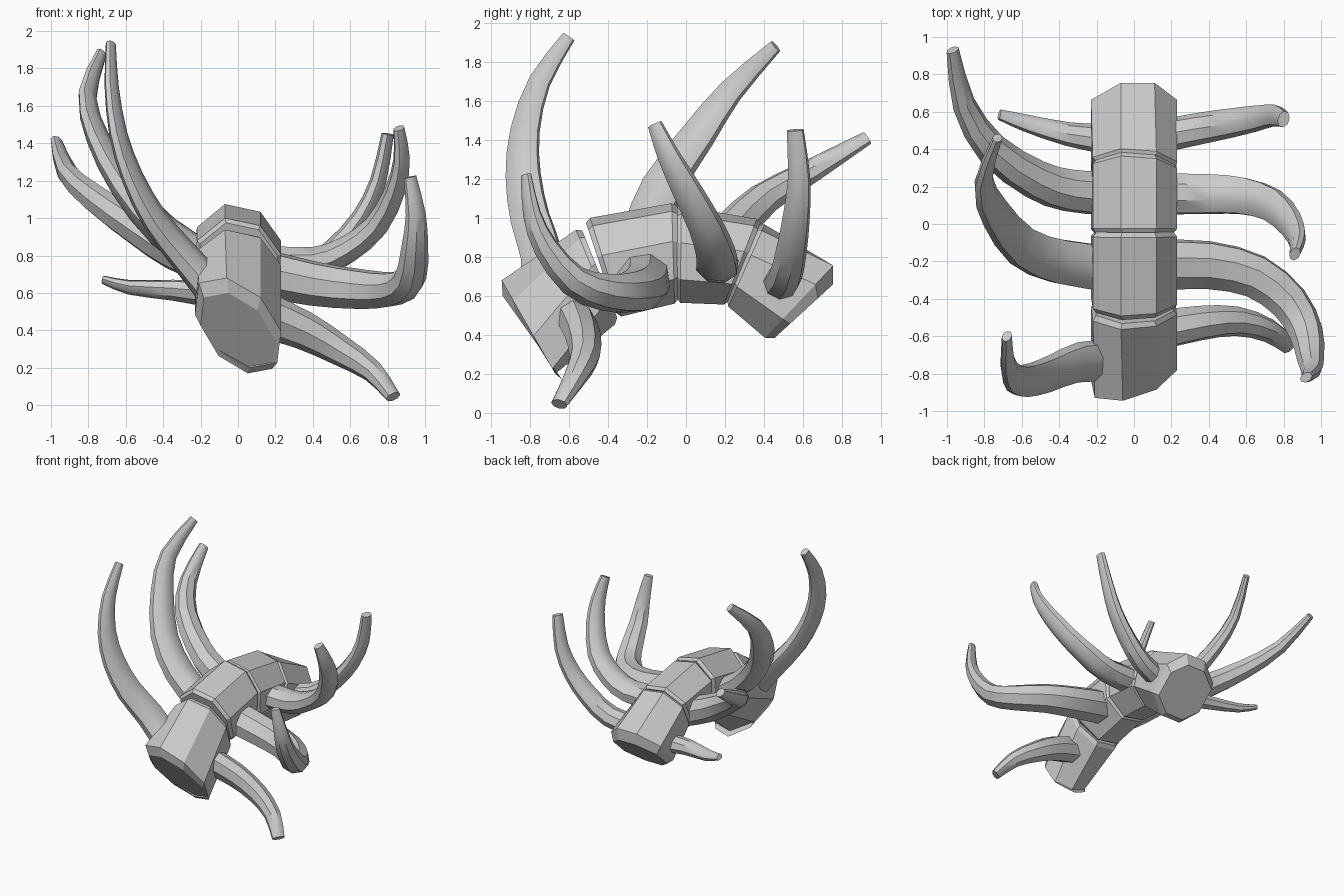
import bpy, bmesh, math
from mathutils import Vector

if "Cube" in bpy.data.objects:
    bpy.data.objects.remove(bpy.data.objects["Cube"])


def loft(name, rings, smooth=None):
    """Skin a list of equal-length point rings and cap both ends."""
    bm = bmesh.new()
    vs = [[bm.verts.new(p) for p in r] for r in rings]
    n = len(rings[0])
    for a, b in zip(vs, vs[1:]):
        for i in range(n):
            j = (i + 1) % n
            bm.faces.new((a[i], a[j], b[j], b[i]))
    bm.faces.new(vs[0])
    bm.faces.new(vs[-1])
    bmesh.ops.recalc_face_normals(bm, faces=bm.faces)
    me = bpy.data.meshes.new(name)
    bm.to_mesh(me)
    bm.free()
    ob = bpy.data.objects.new(name, me)
    bpy.context.collection.objects.link(ob)
    if smooth:
        bpy.ops.object.select_all(action='DESELECT')
        bpy.context.view_layer.objects.active = ob
        ob.select_set(True)
        bpy.ops.object.shade_smooth_by_angle(angle=math.radians(smooth))
    return ob


# Vertebra cross-sections (x, height): twisted octagons, point-symmetric
def octagon(half):
    return half + [(-x, -w) for x, w in half]


REGULAR = octagon([(-.07, .25), (.12, .21), (.23, .06), (.22, -.13)])
SKEWED = octagon([(-.06, .265), (.12, .15), (.23, -.05), (.21, -.235)])
END = octagon([(-.07, .25), (.11, .25), (.23, .12), (.23, -.12)])


def ring(profile, top, bottom, scale=1.0):
    """Place a profile on the slanted plane through two (y, z) points."""
    t, b = Vector(top), Vector(bottom)
    c, d = (t + b) / 2, (t - b) / 2
    h = max(w for _, w in profile)
    return [Vector((x * scale, c.x + d.x * w / h, c.y + d.y * w / h))
            for x, w in profile]


def shrunk(line, s):
    a, b = Vector(line[0]), Vector(line[1])
    m = (a + b) / 2
    return m + (a - m) * s, m + (b - m) * s


def vertebra(name, front, back, prof_a=REGULAR, prof_b=REGULAR, cap_a=None, cap_b=None):
    """Main block between two slanted planes with a chamfer at each end."""
    a, b = ring(prof_a, *front), ring(prof_b, *back)

    def mix(t):
        return [p.lerp(q, t) for p, q in zip(a, b)]
    rings = [ring(prof_a, *cap_a, scale=.87), a] if cap_a else \
        [ring(prof_a, *shrunk(front, .92), scale=.92), mix(.06)]
    rings += [b, ring(prof_b, *cap_b, scale=.87)] if cap_b else \
        [mix(.94), ring(prof_b, *shrunk(back, .92), scale=.92)]
    loft(name, rings)


# Arched spine, front to back
vertebra("vertebra_1", ((-.945, .68), (-.67, .2)), ((-.54, .955), (-.345, .47)), SKEWED,
         cap_a=((-.94, .6), (-.635, .17)))
vertebra("vertebra_2", ((-.52, .995), (-.35, .49)), ((-.045, 1.08), (-.04, .565)))
vertebra("vertebra_3", ((-.05, 1.065), (-.045, .565)), ((.39, .99), (.21, .555)))
vertebra("vertebra_4", ((.38, .98), (.205, .555)), ((.755, .755), (.405, .385)), prof_b=END,
         cap_b=((.755, .66), (.455, .385)))


def spline(pts, steps=2):
    """Catmull-Rom resampling of the path."""
    p = [Vector(q) for q in pts]
    p = [2 * p[0] - p[1]] + p + [2 * p[-1] - p[-2]]
    out = []
    for i in range(1, len(p) - 2):
        a, b, c, d = p[i - 1:i + 3]
        for k in range(steps):
            t = k / steps
            out.append(.5 * (2 * b + (c - a) * t + (2 * a - 5 * b + 4 * c - d) * t * t
                             + (3 * b - a - 3 * c + d) * t ** 3))
    return out + [p[-2]]


def rib(name, axis, width, thick, pts, tip=.036, power=1.8, flat=1.0, sides=8):
    """Flattened tapering horn; width starts along the spine axis."""
    path = spline(pts)
    n = len(path) - 1
    u = Vector(axis)
    rings = []
    for i, c in enumerate(path):
        t = (path[min(i + 1, n)] - path[max(i - 1, 0)]).normalized()
        u = (u - t * u.dot(t)).normalized()
        v = t.cross(u)
        k, m = (i / n) ** power, (i / n) ** flat
        w, h = width + (tip - width) * k, thick + (tip * .7 - thick) * m
        rings.append([c + u * w * math.cos(a) + v * h * math.sin(a)
                      for a in (math.tau * (s + .5) / sides for s in range(sides))])
    loft(name, rings, 38)


# Spine direction at each vertebra
AX = [(0, .85, .5), (0, 1, .15), (0, 1, -.1), (0, .87, -.45)]

# Left ribs sweep upward
rib("left_rib_1", AX[0], .115, .095, [
    (-.12, -.73, .6), (-.3, -.74, .81), (-.45, -.8, 1.0), (-.565, -.835, 1.22),
    (-.64, -.825, 1.45), (-.675, -.75, 1.7), (-.68, -.6, 1.93)], power=2, flat=.8)
rib("left_rib_2", AX[1], .13, .11, [
    (-.12, -.24, .73), (-.4, -.2, .93), (-.6, -.12, 1.16), (-.745, .06, 1.42),
    (-.805, .23, 1.65), (-.73, .46, 1.88)], power=2)
rib("left_rib_3", AX[2], .12, .11, [
    (-.12, .16, .73), (-.35, .18, .83), (-.53, .24, .94), (-.76, .4, 1.1),
    (-.91, .64, 1.24), (-.97, .93, 1.41)], tip=.04, power=2, flat=1.8)
rib("left_rib_4", AX[3], .085, .07, [
    (-.12, .45, .59), (-.35, .48, .615), (-.58, .54, .63), (-.72, .585, .67)],
    tip=.03, power=1)

# Right ribs droop forward and curl up
rib("right_rib_1", AX[0], .1, .13, [
    (.12, -.57, .49), (.35, -.53, .4), (.55, -.52, .29), (.72, -.57, .18),
    (.83, -.65, .045)], tip=.05, power=1.2)
rib("right_rib_2", AX[1], .14, .13, [
    (.12, -.22, .71), (.4, -.22, .65), (.65, -.28, .62), (.83, -.42, .62),
    (.92, -.58, .68), (.945, -.72, .85), (.95, -.79, 1.02), (.92, -.82, 1.22)],
    power=1.4, flat=1.3)
rib("right_rib_3", AX[2], .115, .1, [
    (.12, .16, .76), (.4, .16, .76), (.58, .15, .83), (.74, .1, .96),
    (.84, 0, 1.15), (.875, -.09, 1.32), (.86, -.16, 1.48)], tip=.04)
rib("right_rib_4", AX[3], .09, .085, [
    (.1, .46, .64), (.35, .51, .7), (.52, .54, .83), (.66, .565, 1.0),
    (.75, .58, 1.2), (.8, .56, 1.45)], tip=.045)
